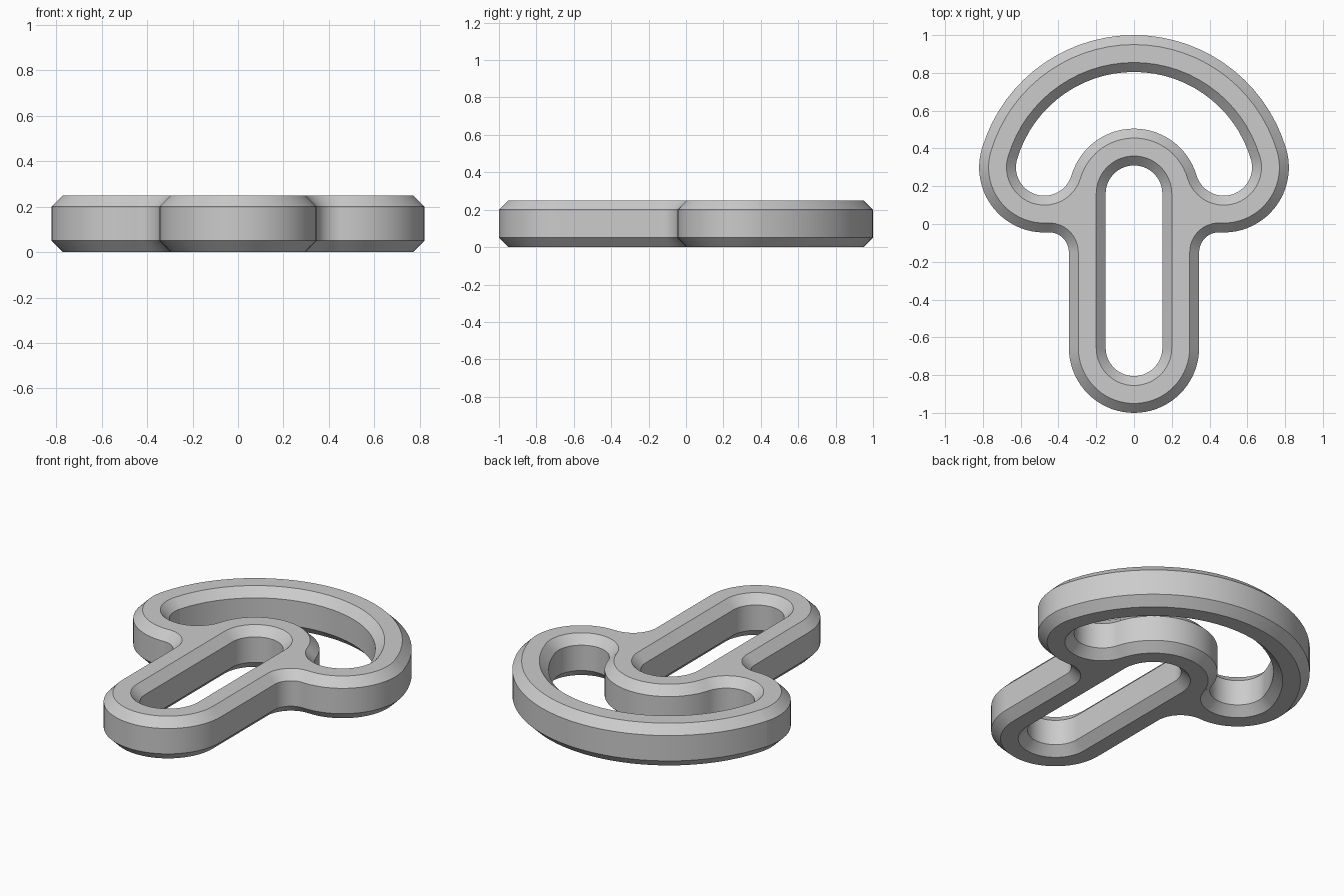
import bpy, bmesh, math

if "Cube" in bpy.data.objects:
    bpy.data.objects.remove(bpy.data.objects["Cube"])

HEIGHT, CHAMFER = 0.25, 0.05
RING, SLOT = 0.345, 0.15              # outer and inner radius of the band
HUB, FOOT, LOBE = (0, 0.16), (0, -0.655), (0.475, 0.30)
FILLET_R = 0.105
FILLET = (RING + FILLET_R, LOBE[1] - math.sqrt((RING + FILLET_R) ** 2 - 0.025 ** 2))
TAN = math.degrees(math.atan2(LOBE[1] - HUB[1], LOBE[0] - HUB[0]))
FIL = math.degrees(math.atan2(LOBE[1] - FILLET[1], LOBE[0] - FILLET[0]))


def arc(c, r, a0, a1):
    n = max(6, round(abs(a1 - a0) / 5))
    angles = [math.radians(a0 + (a1 - a0) * i / n) for i in range(n + 1)]
    return [(c[0] + r * math.cos(a), c[1] + r * math.sin(a)) for a in angles]


def closed(half):
    """Mirror a right half profile across x = 0 and drop doubled points."""
    out = []
    for p in half + [(-x, y) for x, y in reversed(half)]:
        if not out or math.dist(p, out[-1]) > 1e-4:
            out.append(p)
    if math.dist(out[0], out[-1]) < 1e-4:
        out.pop()
    return out


# Each outline takes d, the distance it is moved into the material
def outer(d):
    return closed(arc(FOOT, RING - d, -90, 0)
                  + arc(FILLET, FILLET_R + d, 180, FIL)
                  + arc(LOBE, RING - d, FIL - 180, TAN)
                  + arc(HUB, 0.84 - d, TAN, 90))


def slot(d):
    return closed(arc(FOOT, SLOT + d, -90, 0) + arc(HUB, SLOT + d, 0, 90))


def crescent(d):
    return closed(arc(HUB, RING - d, 90, TAN)
                  + arc(LOBE, SLOT + d, TAN - 180, TAN)[::1][::-1][::-1]
                  + arc(HUB, 0.645 + d, TAN, 90))


bm = bmesh.new()
levels = [(0, CHAMFER), (CHAMFER, 0), (HEIGHT - CHAMFER, 0), (HEIGHT, CHAMFER)]
caps = {0: [], 3: []}

# Chamfered walls around the outside and both openings
for outline in (outer, slot, crescent):
    rings = [[bm.verts.new((x, y, z)) for x, y in outline(d)] for z, d in levels]
    n = len(rings[0])
    for lo, hi in zip(rings, rings[1:]):
        for i in range(n):
            j = (i + 1) % n
            bm.faces.new((lo[i], lo[j], hi[j], hi[i]))
    for k in caps:
        caps[k] += [bm.edges.get((rings[k][i], rings[k][(i + 1) % n])) for i in range(n)]

# Flat top and bottom with the openings left free
for edges in caps.values():
    bmesh.ops.triangle_fill(bm, use_beauty=True, use_dissolve=False, edges=edges)
bmesh.ops.recalc_face_normals(bm, faces=bm.faces)

mesh = bpy.data.meshes.new("keyhole_plate")
bm.to_mesh(mesh)
bm.free()
plate = bpy.data.objects.new("keyhole_plate", mesh)
bpy.context.collection.objects.link(plate)

grey = bpy.data.materials.new("light grey")
grey.diffuse_color = (0.6, 0.6, 0.6, 1)
grey.use_nodes = True
grey.node_tree.nodes["Principled BSDF"].inputs["Base Color"].default_value = grey.diffuse_color
mesh.materials.append(grey)

bpy.context.view_layer.objects.active = plate
plate.select_set(True)
bpy.ops.object.shade_smooth_by_angle(angle=math.radians(30))
